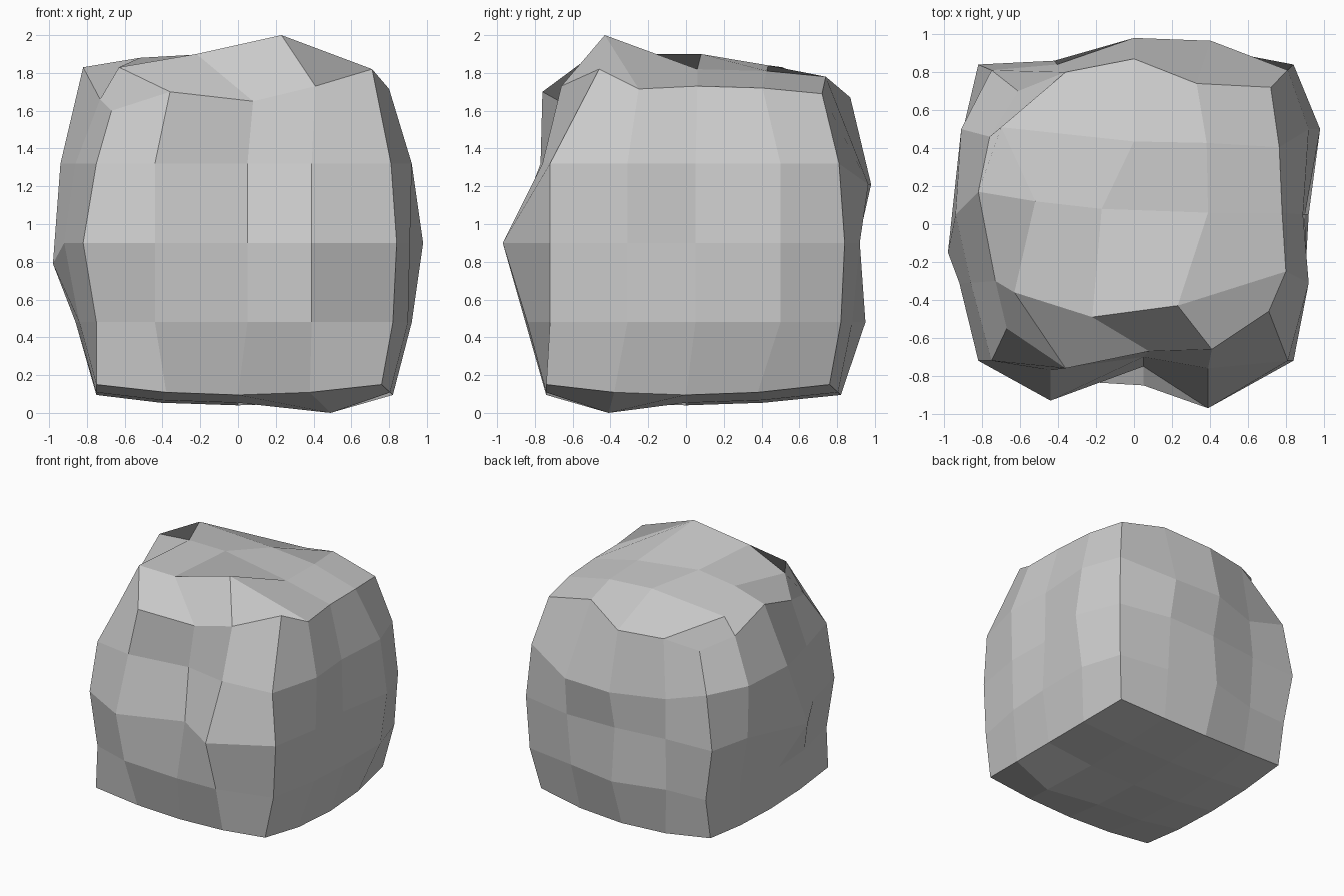
import bpy, bmesh

if "Cube" in bpy.data.objects:
    bpy.data.objects.remove(bpy.data.objects["Cube"])

N = 4

# Heights of the grid rows and inner column positions on the sides
ROWS = (.15, .48, .90, 1.32, 1.7)
FRONT_X = (-.44, .05, .39)
SIDE_Y = (-.31, .05, .50)

# Lumpy surface depths: 3x3 inner points of each side, lowest row first
FRONT = ((-.82, -.85, -.84), (-.93, -.75, -.97), (-.77, -.70, -.76))
BACK = ((.84, .95, .88), (.86, .91, .92), (.84, .98, .965))
LEFT = ((-.84, -.86, -.83), (-.92, -.98, -.90), (-.86, -.94, -.91))
RIGHT = ((.90, .92, .92), (.91, .90, .98), (.92, .89, .92))

# Chipped crown: ridge lines from left to right, front line first
CROWN = (
    ((-.67, -.55, 1.6), (-.36, -.76, 1.7), (.08, -.67, 1.65),
     (.41, -.66, 1.73), (.71, -.46, 1.82)),
    ((-.73, -.3, 1.66), (-.63, -.36, 1.83), (-.22, -.49, 1.9),
     (.23, -.43, 2), (.8, -.25, 1.715)),
    ((-.82, .17, 1.83), (-.52, .12, 1.88), (-.17, .08, 1.9), None, None),
    ((-.76, .46, 1.67), (-.7, .51, 1.83), None, None, None),
    ((-.61, .7, 1.6), (-.36, .8, 1.67), (0, .87, 1.67), (.33, .74, 1.78), None),
)


def place(i, j, k):
    if k == N and CROWN[j][i]:
        return CROWN[j][i]
    # Rounded block
    u, v, w = i / 2 - 1, j / 2 - 1, k / 2 - 1
    taper = .12 if w > 0 else .08
    x = u * (.90 - .06 * v * v - taper * w * w)
    y = v * (.90 - .06 * u * u - taper * w * w)
    z = ROWS[k]
    if k == N:
        y += .06 * (1 - v * v)
        z = 1.73 + .12 * (1 - u * u) - .04 * v * v
    if k == 0:
        x, y = max(x, -.75), max(y, -.74)
        z = .04 + .055 * (u * u + v * v)
        if (i, j) == (3, 1):
            x, y, z = .49, -.41, 0
    # Face depths
    ii, jj, kk = 0 < i < N, 0 < j < N, 0 < k < N
    if ii and kk:
        if j == 0:
            x = FRONT_X[i - 1]
        elif k == 3:
            z = 1.21
        y = (FRONT if j == 0 else BACK)[k - 1][i - 1]
    elif jj and kk:
        x = (LEFT if i == 0 else RIGHT)[k - 1][j - 1]
        y = SIDE_Y[j - 1]
    elif kk:
        # Upright edges, worn back on the front and left
        y = max(y, -.72)
        x = max(x, -.75 if k != 2 else -.82)
    if (i, j, k) == (0, 2, 2):
        y, z = -.15, .79
    return x, y, z


# Boulder: the shell of a gridded cube
bm = bmesh.new()
verts = {}


def vert(c):
    if c not in verts:
        verts[c] = bm.verts.new(place(*c))
    return verts[c]


for axis in range(3):
    for side in (0, N):
        for a in range(N):
            for b in range(N):
                quad = []
                for da, db in ((0, 0), (1, 0), (1, 1), (0, 1)):
                    c = [a + da, b + db]
                    c.insert(axis, side)
                    quad.append(vert(tuple(c)))
                bm.faces.new(quad)
bmesh.ops.recalc_face_normals(bm, faces=bm.faces)
mesh = bpy.data.meshes.new("boulder")
bm.to_mesh(mesh)
bm.free()
bpy.context.collection.objects.link(bpy.data.objects.new("boulder", mesh))
